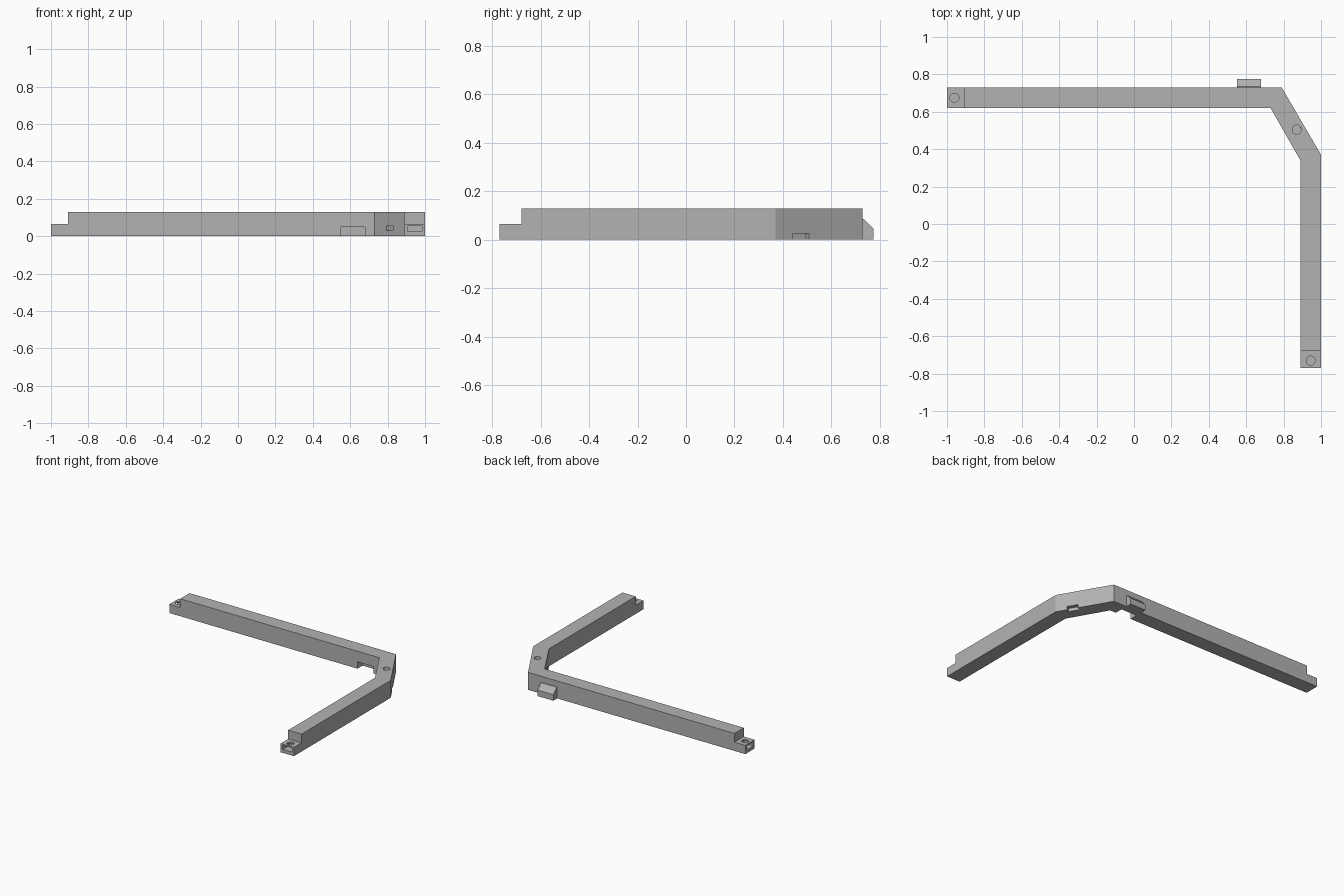
import bpy, bmesh, math
from mathutils import Matrix, Vector

old = bpy.data.objects.get("Cube")
if old:
    bpy.data.objects.remove(old, do_unlink=True)

grey = bpy.data.materials.new("plain grey")
grey.use_nodes = True
colour = (0.45, 0.45, 0.45, 1)
grey.diffuse_color = colour
grey.node_tree.nodes["Principled BSDF"].inputs["Base Color"].default_value = colour

HEIGHT, STEP = 0.13, 0.065


def make_object(name, bm):
    bmesh.ops.recalc_face_normals(bm, faces=bm.faces)
    mesh = bpy.data.meshes.new(name)
    bm.to_mesh(mesh)
    bm.free()
    mesh.materials.append(grey)
    obj = bpy.data.objects.new(name, mesh)
    bpy.context.collection.objects.link(obj)
    return obj


def prism(name, points, along):
    bm = bmesh.new()
    face = bm.faces.new([bm.verts.new(p) for p in points])
    new = bmesh.ops.extrude_face_region(bm, geom=[face])["geom"]
    verts = [v for v in new if isinstance(v, bmesh.types.BMVert)]
    bmesh.ops.translate(bm, verts=verts, vec=along)
    return make_object(name, bm)


def cut(target, bm):
    cutter = make_object("cutter", bm)
    cutter.hide_render = True
    mod = target.modifiers.new("cut", "BOOLEAN")
    mod.operation, mod.solver, mod.object = "DIFFERENCE", "EXACT", cutter
    bpy.context.view_layer.objects.active = target
    bpy.ops.object.modifier_apply(modifier=mod.name)
    bpy.data.objects.remove(cutter, do_unlink=True)


def cut_box(target, centre, size, turn=0):
    bm = bmesh.new()
    matrix = (Matrix.Translation(centre) @ Matrix.Rotation(turn, 4, "Z")
              @ Matrix.Diagonal((*size, 1)))
    bmesh.ops.create_cube(bm, size=1, matrix=matrix)
    cut(target, bm)


def cut_hole(target, x, y, low, high):
    bm = bmesh.new()
    bmesh.ops.create_cone(bm, cap_ends=True, segments=32, radius1=0.024,
                          radius2=0.024, depth=high - low,
                          matrix=Matrix.Translation((x, y, (low + high) / 2)))
    cut(target, bm)


# Bent frame: long bar, slanted corner and short bar in one outline
outline = [(-1, 0.62), (0.73, 0.62), (0.89, 0.34), (0.89, -0.77),
           (1, -0.77), (1, 0.37), (0.79, 0.73), (-1, 0.73)]
frame = prism("bent_frame", [(x, y, 0) for x, y in outline], (0, 0, HEIGHT))

# Stepped ends with screw holes and nut slots
cut_box(frame, (-1, 0.675, STEP + 0.1), (0.18, 0.3, 0.2))
cut_box(frame, (0.945, -0.77, STEP + 0.1), (0.3, 0.18, 0.2))
cut_box(frame, (-0.97, 0.675, 0.04), (0.11, 0.075, 0.03))
cut_box(frame, (0.945, -0.74, 0.04), (0.075, 0.11, 0.03))
cut_hole(frame, -0.96, 0.675, 0.035, 0.1)
cut_hole(frame, 0.945, -0.73, 0.035, 0.1)

# Corner screw hole, inner nut slot and outer release notch
slant = math.radians(30)
cut_box(frame, (0.83, 0.488, 0.0425), (0.13, 0.07, 0.025), slant)
cut_hole(frame, 0.87, 0.505, 0.04, 0.2)
cut_box(frame, (0.94, 0.475, 0), (0.06, 0.08, 0.05), slant)

# Clip socket on the inner side of the long bar, open underneath
cut_box(frame, (0.615, 0.62, 0), (0.13, 0.12, 0.1))

# Sloped clip on the outer side
profile = [(0.725, 0), (0.775, 0), (0.775, 0.045), (0.735, 0.085), (0.725, 0.085)]
prism("outer_clip", [(0.55, y, z) for y, z in profile], (0.13, 0, 0))

# Keep edges sharp and hole walls smooth
bpy.ops.object.select_all(action="DESELECT")
frame.select_set(True)
bpy.context.view_layer.objects.active = frame
bpy.ops.object.shade_smooth_by_angle(angle=math.radians(25))
